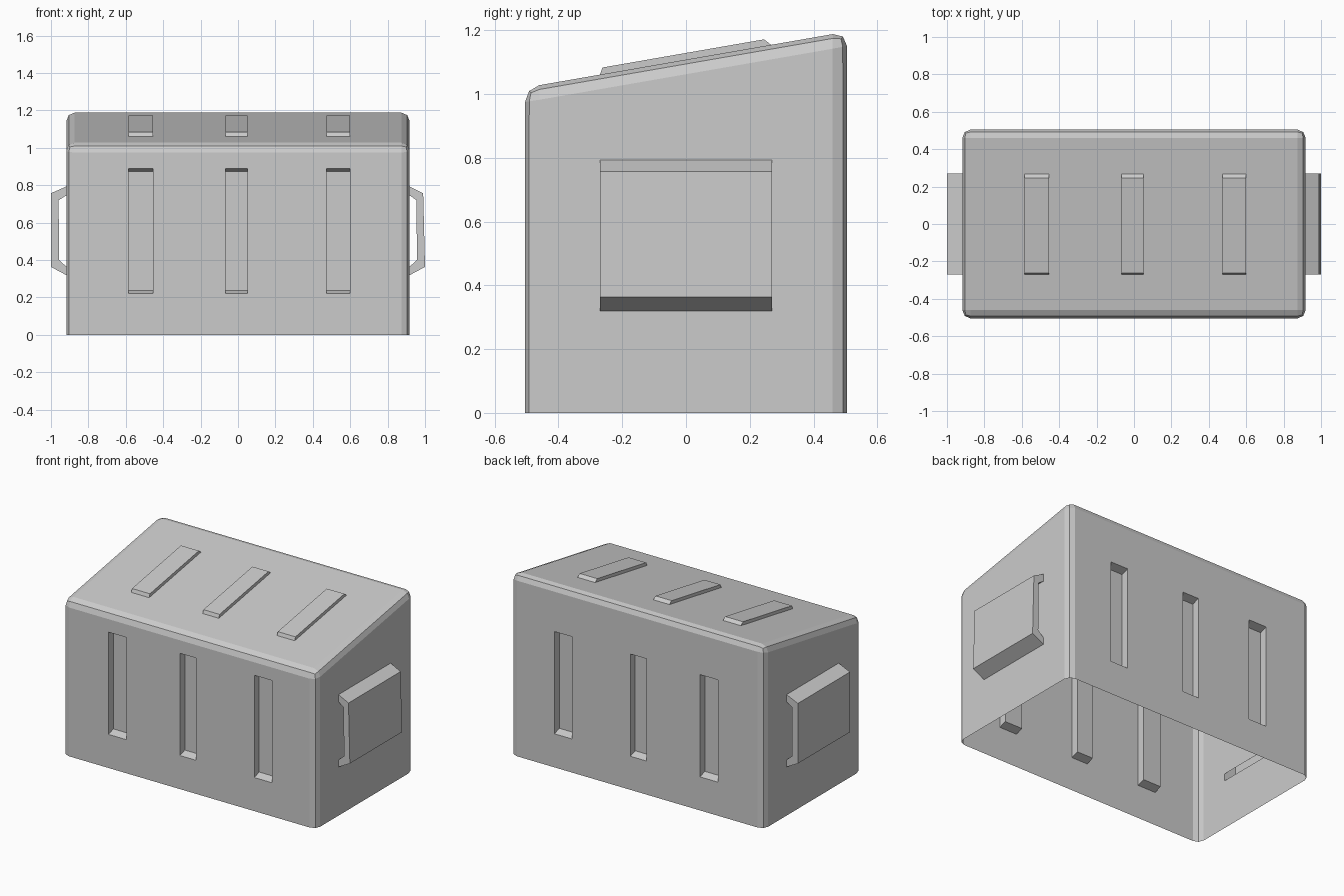
import bpy, bmesh
from mathutils import Vector

if "Cube" in bpy.data.objects:
    bpy.data.objects.remove(bpy.data.objects["Cube"])


def prism(name, profile, axis, start, end, bevel=0.0):
    """Closed prism: a 2D profile swept along x (profile is y,z) or y (profile is x,z)."""
    def point(p, d):
        return (d, p[0], p[1]) if axis == 'x' else (p[0], d, p[1])
    bm = bmesh.new()
    face = bm.faces.new([bm.verts.new(point(p, start)) for p in profile])
    ext = bmesh.ops.extrude_face_region(bm, geom=[face], use_keep_orig=True)
    moved = [g for g in ext['geom'] if isinstance(g, bmesh.types.BMVert)]
    step = Vector((end - start, 0, 0)) if axis == 'x' else Vector((0, end - start, 0))
    bmesh.ops.translate(bm, verts=moved, vec=step)
    bmesh.ops.recalc_face_normals(bm, faces=bm.faces[:])
    if bevel:
        # all edges except those lying on the floor
        edges = [e for e in bm.edges if max(v.co.z for v in e.verts) > 0.01]
        bmesh.ops.bevel(bm, geom=edges, offset=bevel, segments=2, profile=0.5, affect='EDGES')
    me = bpy.data.meshes.new(name)
    bm.to_mesh(me)
    bm.free()
    ob = bpy.data.objects.new(name, me)
    bpy.context.collection.objects.link(ob)
    return ob


def combine(body, tool, operation):
    tool.hide_render = True
    mod = body.modifiers.new(tool.name, 'BOOLEAN')
    mod.operation = operation
    mod.solver = 'EXACT'
    mod.object = tool
    bpy.context.view_layer.objects.active = body
    bpy.ops.object.modifier_apply(modifier=mod.name)
    bpy.data.objects.remove(tool)


HX, HY = 0.918, 0.505


def roof(y, h=0.0):
    return (y, 1.108 + 0.174 * y + h)


# Slant-topped body with bevelled edges
body = prism("crate_body", [(-HY, 0), (HY, 0), roof(HY), roof(-HY)], 'x', -HX, HX, 0.045)

for x0, x1 in ((-0.585, -0.455), (-0.067, 0.05), (0.472, 0.60)):
    # Recessed slots with sloped ends, front and back
    for s in (-1, 1):
        out, wall, deep = s * (HY + 0.05), s * HY, s * (HY - 0.05)
        slot = prism("slot", [(out, 0.22), (wall, 0.22), (deep, 0.237),
                              (deep, 0.873), (wall, 0.89), (out, 0.89)], 'x', x0, x1)
        combine(body, slot, 'DIFFERENCE')
    # Raised ribs on the lid
    rib = prism("rib", [roof(-0.27, -0.02), roof(-0.27), roof(-0.262, 0.021),
                        roof(0.245, 0.021), roof(0.267), roof(0.267, -0.02)], 'x', x0, x1)
    combine(body, rib, 'UNION')

# Wide loop handles on both ends
for s, tilt in ((-1, 0.0), (1, 0.01)):
    pts = [(0.90, 0.803), (HX, 0.793), (1.0 - tilt, 0.757), (1.0, 0.363), (HX, 0.319), (0.90, 0.309),
           (0.90, 0.355), (HX, 0.365), (0.957, 0.40), (0.959 - tilt / 2, 0.72), (HX, 0.745), (0.90, 0.755)]
    handle = prism("handle", [(s * x, z) for x, z in pts], 'y', -0.27, 0.27)
    combine(body, handle, 'UNION')

# Open the underside
bm = bmesh.new()
bm.from_mesh(body.data)
floor = [f for f in bm.faces if all(v.co.z < 1e-3 for v in f.verts)]
bmesh.ops.delete(bm, geom=floor, context='FACES')
bm.to_mesh(body.data)
bm.free()
